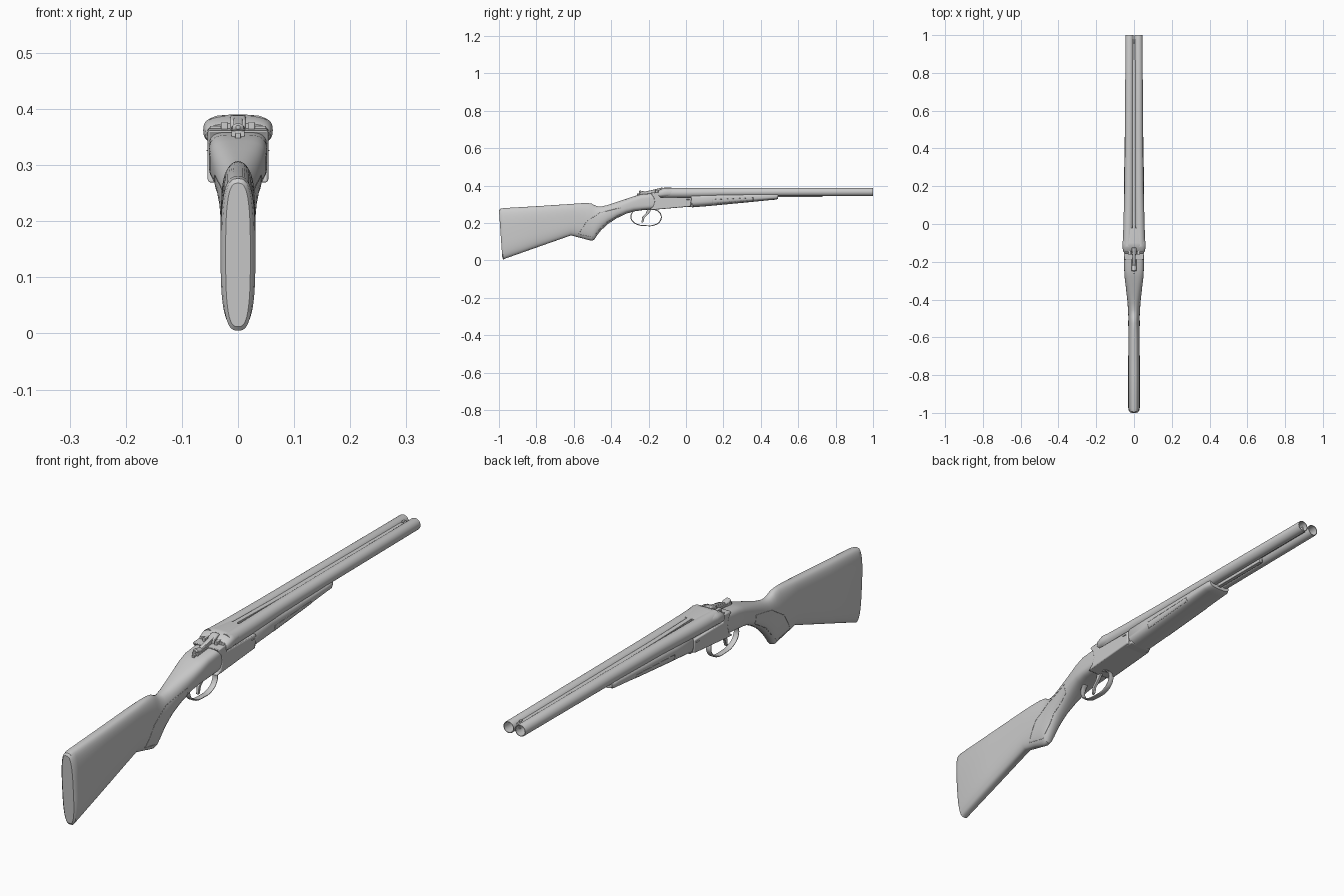
import bpy, bmesh
from math import sin, cos, pi, copysign, radians
from mathutils import Vector

if "Cube" in bpy.data.objects:
    bpy.data.objects.remove(bpy.data.objects["Cube"])

# ---------- helpers ----------
def finish(ob, angle=35):
    bpy.ops.object.select_all(action='DESELECT')
    ob.select_set(True)
    bpy.context.view_layer.objects.active = ob
    bpy.ops.object.shade_smooth_by_angle(angle=radians(angle))
    return ob

def to_object(name, bm, angle=35):
    bmesh.ops.recalc_face_normals(bm, faces=bm.faces)
    me = bpy.data.meshes.new(name)
    bm.to_mesh(me)
    bm.free()
    ob = bpy.data.objects.new(name, me)
    bpy.context.collection.objects.link(ob)
    return finish(ob, angle)

def power(v, e):
    return copysign(abs(v) ** (2 / e), v)

def loft(name, sections, n=40, angle=35):
    """Sections: y, bottom z, top z, half width, roundness exponent, centre x, skew of lower edge."""
    bm = bmesh.new()
    rings = []
    for s in sections:
        y, zb, zt, hw, e, cx, skew = (*s, 0, 0)[:7] if len(s) < 7 else s
        ring = []
        for i in range(n):
            a = 2 * pi * i / n
            v = power(sin(a), e)
            ring.append(bm.verts.new((cx + hw * power(cos(a), e), y + skew * (1 - v) / 2,
                                      (zb + zt) / 2 + (zt - zb) / 2 * v)))
        rings.append(ring)
    for a, b in zip(rings, rings[1:]):
        for i in range(n):
            j = (i + 1) % n
            bm.faces.new((a[i], a[j], b[j], b[i]))
    bm.faces.new(rings[0])
    bm.faces.new(rings[-1])
    return to_object(name, bm, angle)

def plate(name, pts, hw, bevel=0.003, cx=0):
    """Side profile (y, z) extruded across x."""
    bm = bmesh.new()
    f = bm.faces.new([bm.verts.new((cx - hw, y, z)) for y, z in pts])
    r = bmesh.ops.extrude_face_region(bm, geom=[f])
    bmesh.ops.translate(bm, vec=(2 * hw, 0, 0),
                        verts=[g for g in r['geom'] if isinstance(g, bmesh.types.BMVert)])
    ob = to_object(name, bm)
    if bevel:
        m = ob.modifiers.new("bevel", 'BEVEL')
        m.width, m.segments, m.limit_method = bevel, 2, 'ANGLE'
        m.angle_limit = radians(35)
    return ob

def box(name, y0, y1, z0, z1, hw, bevel=0.0015, cx=0):
    return plate(name, [(y0, z0), (y1, z0), (y1, z1), (y0, z1)], hw, bevel, cx)

def strip(name, pts, depth, extrude=0.0, cyclic=False, smooth=True):
    """Curve through (x, y, z) points; extrude runs across x."""
    cu = bpy.data.curves.new(name, 'CURVE')
    cu.dimensions = '3D'
    cu.bevel_depth, cu.extrude, cu.bevel_resolution = depth, extrude, 1
    cu.use_fill_caps = True
    cu.twist_mode = 'Z_UP'
    sp = cu.splines.new('BEZIER')
    sp.bezier_points.add(len(pts) - 1)
    for bp, (x, y, z) in zip(sp.bezier_points, pts):
        bp.co = (y, z, x)
        bp.handle_left_type = bp.handle_right_type = 'AUTO' if smooth else 'VECTOR'
    sp.use_cyclic_u = cyclic
    if extrude:
        cu.dimensions = '2D'
        cu.fill_mode = 'NONE'
    ob = bpy.data.objects.new(name, cu)
    ob.rotation_euler = (pi / 2, 0, pi / 2)
    bpy.context.collection.objects.link(ob)
    return ob

def surface_x(sections, y, z):
    """Half width of a loft at a given y and z."""
    for a, b in zip(sections, sections[1:]):
        if a[0] <= y <= b[0]:
            t = (y - a[0]) / (b[0] - a[0])
            zb, zt, hw, e = (p + (q - p) * t for p, q in zip(a[1:5], b[1:5]))
            u = min(1, abs(2 * (z - zb) / (zt - zb) - 1))
            return hw * (1 - u ** e) ** (1 / e)
    return 0

def outline(name, sections, corners):
    """Fine line on both sides of a loft, following its surface."""
    for s, side in ((-1, "left"), (1, "right")):
        pts = []
        for (y0, z0), (y1, z1) in zip(corners, corners[1:] + corners[:1]):
            for k in range(5):
                y, z = y0 + (y1 - y0) * k / 5, z0 + (z1 - z0) * k / 5
                pts.append((s * surface_x(sections, y, z), y, z))
        strip(f"{name}_{side}", pts, 0.0008, cyclic=True, smooth=False)

# ---------- wooden stock ----------
stock = [(-1.0, .012, .268, .022, 3, 0, .018), (-.994, .005, .276, .028, 3, 0, .018),
         (-.975, .010, .280, .031, 3, 0, .008), (-.80, .069, .290, .031, 3),
         (-.615, .134, .302, .030, 2.8), (-.56, .120, .306, .030, 2.5),
         (-.525, .110, .307, .030, 2.2), (-.505, .106, .304, .030, 2.2),
         (-.492, .110, .297, .030, 2.2), (-.475, .135, .290, .031, 2.2),
         (-.455, .160, .288, .032, 2.2), (-.42, .194, .296, .034, 2.3),
         (-.37, .226, .313, .039, 2.5), (-.32, .250, .329, .045, 2.8),
         (-.28, .262, .343, .050, 3.3), (-.24, .268, .354, .052, 4),
         (-.16, .276, .361, .052, 4.5)]
loft("stock", stock, 48)
outline("grip_panel_line", stock, [(-.575, .14), (-.50, .125), (-.43, .20), (-.35, .248),
                                   (-.35, .282), (-.46, .255), (-.53, .21)])

# ---------- receiver ----------
plate("receiver", [(-.20, .269), (.025, .288), (.03, .338), (-.14, .338), (-.14, .366),
                   (-.19, .362), (-.172, .335), (-.168, .31), (-.178, .285)], .054, .004)
box("tang", -.25, -.16, .345, .362, .012)
box("safety_button", -.262, -.245, .345, .357, .005)

# ---------- breech block, fused into both barrels ----------
loft("breech", [(-.147, .337, .374, .055, 3), (-.143, .335, .377, .058, 3),
                (-.115, .334, .390, .062, 2.8), (-.10, .334, .390, .061, 2.6),
                (-.02, .340, .386, .050, 2.6)], 48)

# ---------- barrels, ribs and bead ----------
def tube_section(y, cx, r, zc):
    return (y, zc - r, zc + r, r, 2, cx, 0)

for s, side in ((-1, "left"), (1, "right")):
    loft(f"barrel_{side}", [tube_section(y, s * cx, r, zc) for y, cx, r, zc in (
        (-.12, .032, .0275, .361), (0, .0295, .0265, .361), (.2, .0265, .0240, .364),
        (.5, .0250, .0225, .366), (.997, .0238, .0215, .3665), (1, .0238, .0208, .3665),
        (1, .0238, .0185, .3665), (.6, .0247, .0180, .3662))], 40)
    # cocking stud, latch pin and forend pin on each flank
    box(f"striker_{side}", -.165, -.138, .352, .377, .006, .002, s * .024)
    box(f"breech_ear_{side}", -.155, -.138, .345, .370, .010, .002, s * .040)
    loft(f"hinge_pin_{side}", [(.002, .318, .334, .0565, 2), (.018, .318, .334, .0565, 2)], 16)
plate("top_rib", [(-.10, .36), (.98, .36), (.98, .379), (.2, .381), (-.10, .388)], .009, .001)
box("lower_rib", .4, .73, .340, .362, .007)
loft("front_bead", [(.955, .379, .385, .002, 2), (.96, .378, .388, .003, 2),
                    (.967, .378, .388, .003, 2), (.972, .379, .385, .002, 2)], 12)

# ---------- forend ----------
forend = [(.026, .290, .358, .049, 3), (.032, .284, .359, .053, 3), (.12, .291, .360, .0525, 3),
          (.30, .308, .360, .051, 3), (.46, .324, .360, .049, 3),
          (.480, .325, .360, .048, 3), (.492, .330, .358, .043, 3)]
loft("forend", forend, 48)
box("forend_iron", -.02, .04, .286, .335, .045, .004)
outline("forend_panel_line", forend, [(.14, .303), (.36, .322), (.36, .335), (.14, .326)])

# ---------- top lever ----------
plate("top_lever", [(-.235, .356), (-.14, .362), (-.135, .388), (-.16, .382), (-.22, .368)], .008, .002)
loft("lever_thumb_piece", [(-.252, .364, .371, .004, 2), (-.247, .360, .374, .010, 2.5),
                           (-.232, .357, .371, .013, 2.5), (-.215, .356, .368, .007, 2)], 20)
plate("lever_hub", [(-.165, .355), (-.13, .355), (-.125, .390), (-.14, .388), (-.16, .380)], .014, .004)

# ---------- trigger and guard ----------
guard = [(-.275, .270), (-.293, .245), (-.290, .217), (-.262, .194), (-.215, .186), (-.165, .191),
         (-.138, .212), (-.133, .240), (-.148, .263), (-.175, .274)]
strip("trigger_guard", [(0, y, z) for y, z in guard], .0025, .008)
trigger = [(-.238, .203), (-.229, .204), (-.222, .228), (-.200, .250), (-.180, .278),
           (-.205, .278), (-.215, .252), (-.234, .232)]
plate("trigger", trigger, .005, .0015)
